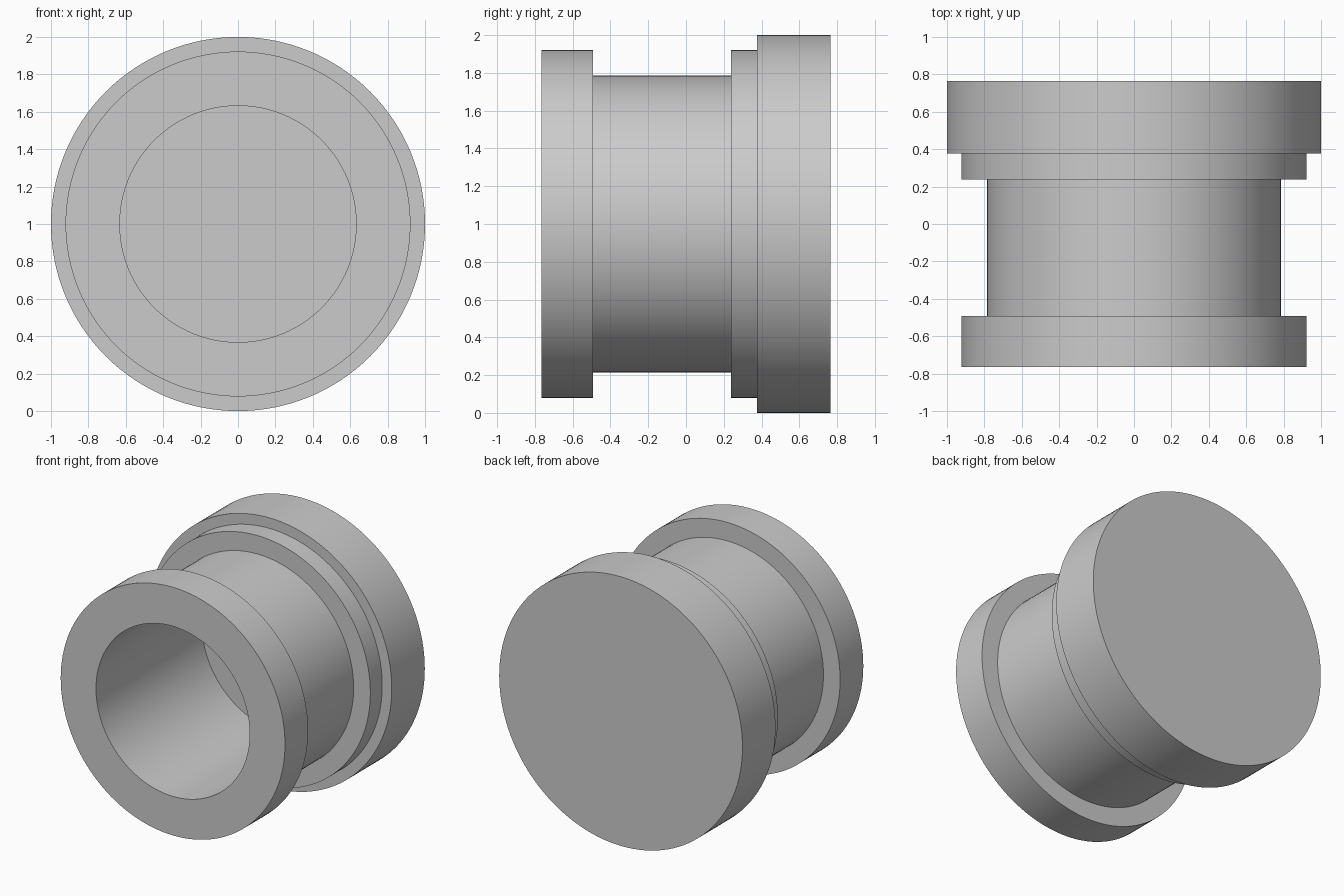
import bpy
import bmesh
from math import radians, tau
from mathutils import Vector

cube = bpy.data.objects.get("Cube")
if cube:
    bpy.data.objects.remove(cube, do_unlink=True)

SEGMENTS = 128
AXIS_HEIGHT = 1.0

# One plain grey for the whole part
grey = bpy.data.materials.new("plain_grey")
grey.use_nodes = True
colour = (0.6, 0.6, 0.6, 1.0)
grey.diffuse_color = colour
grey.node_tree.nodes["Principled BSDF"].inputs["Base Color"].default_value = colour


def lathe(name, profile):
    """Revolve (radius, y) points about the y axis and cap both open ends."""
    bm = bmesh.new()
    verts = [bm.verts.new((r, y, 0)) for r, y in profile]
    edges = [bm.edges.new(pair) for pair in zip(verts, verts[1:])]
    bmesh.ops.spin(bm, geom=verts + edges, cent=Vector(), axis=Vector((0, 1, 0)),
                   angle=tau, steps=SEGMENTS, use_merge=True)
    bmesh.ops.remove_doubles(bm, verts=bm.verts, dist=0.0001)
    bmesh.ops.holes_fill(bm, edges=[e for e in bm.edges if e.is_boundary], sides=0)
    bmesh.ops.recalc_face_normals(bm, faces=bm.faces)
    mesh = bpy.data.meshes.new(name)
    bm.to_mesh(mesh)
    bm.free()
    mesh.materials.append(grey)
    obj = bpy.data.objects.new(name, mesh)
    bpy.context.collection.objects.link(obj)
    obj.location.z = AXIS_HEIGHT
    return obj


# Grooved plug: blind bore, front flange, neck, shoulder and wide closed head
plug = lathe("grooved_plug", [
    (0.632, 0.48), (0.632, -0.765),
    (0.922, -0.765), (0.922, -0.493),
    (0.785, -0.493), (0.785, 0.237),
    (0.922, 0.237), (0.922, 0.377),
    (1.0, 0.377), (1.0, 0.765),
])

bpy.ops.object.select_all(action="DESELECT")
plug.select_set(True)
bpy.context.view_layer.objects.active = plug
bpy.ops.object.shade_smooth_by_angle(angle=radians(30))
